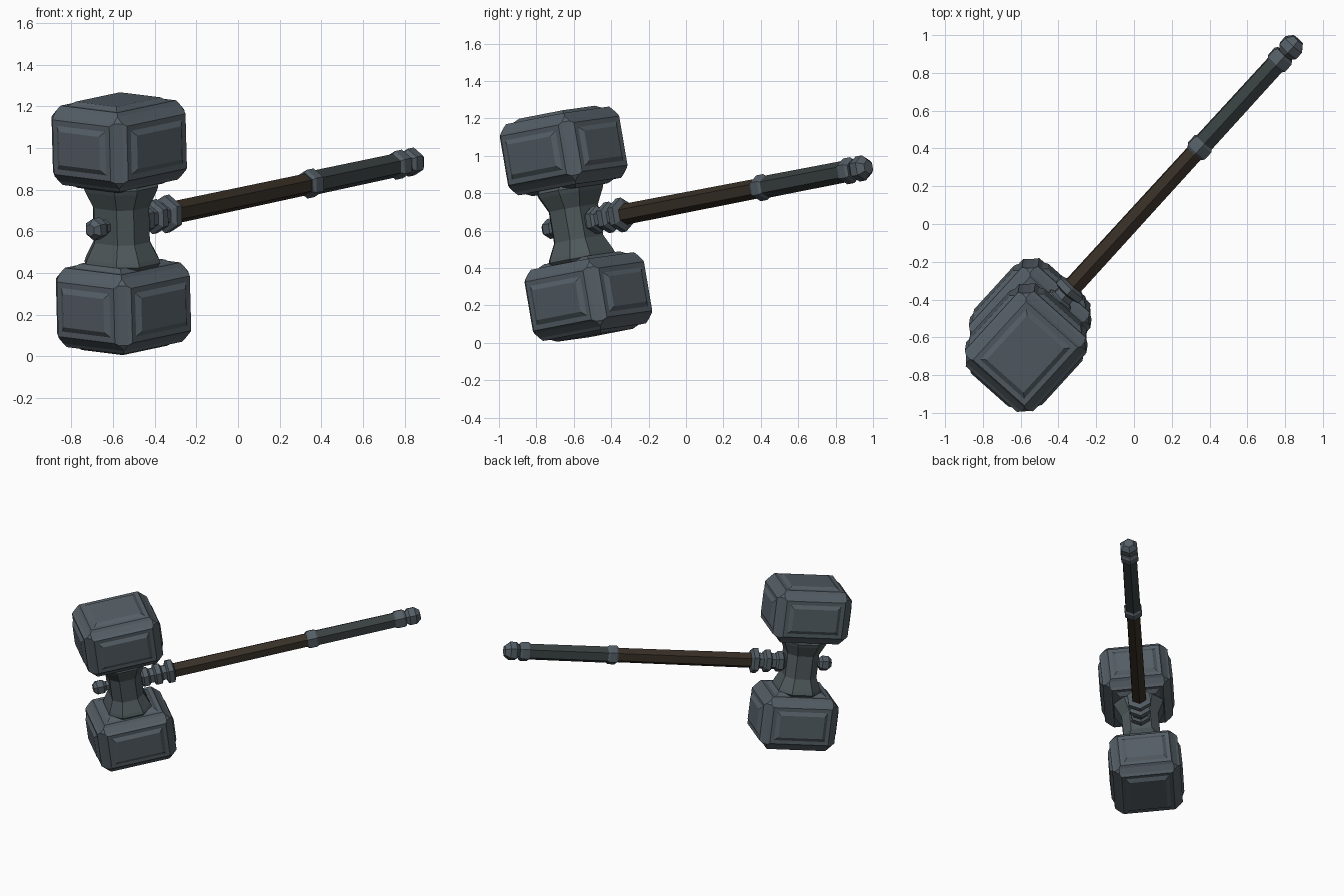
import bpy, bmesh, math
from mathutils import Matrix, Vector

if "Cube" in bpy.data.objects:
    bpy.data.objects.remove(bpy.data.objects["Cube"])

# Leaning frame: handle runs along local x, head along local z
d = Vector((0.668, 0.731, 0.142)).normalized()
u = Vector((-0.0246, -0.166, 0.986))
u = (u - d * u.dot(d)).normalized()
s = u.cross(d)
FRAME = Matrix((d, s, u)).transposed().to_4x4()
FRAME.translation = (-0.56, -0.588, 0.637)


def material(name, rgb):
    m = bpy.data.materials.new(name)
    m.diffuse_color = (*rgb, 1)
    m.use_nodes = True
    m.node_tree.nodes["Principled BSDF"].inputs["Base Color"].default_value = m.diffuse_color
    return m


STEEL = material("blue_grey_steel", (0.090, 0.113, 0.132))
NECK = material("dark_steel", (0.077, 0.097, 0.104))
WOOD = material("dark_wood", (0.040, 0.029, 0.020))
GRIP = material("grip_leather", (0.042, 0.053, 0.053))


def finish(name, bm, mat):
    bmesh.ops.recalc_face_normals(bm, faces=bm.faces)
    me = bpy.data.meshes.new(name)
    bm.to_mesh(me)
    bm.free()
    me.materials.append(mat)
    ob = bpy.data.objects.new(name, me)
    ob.matrix_world = FRAME
    bpy.context.collection.objects.link(ob)


def skin(name, rings, mat):
    """Join equal-sized rings of points and cap both ends."""
    bm = bmesh.new()
    loops = [[bm.verts.new(p) for p in r] for r in rings]
    n = len(loops[0])
    for a, b in zip(loops, loops[1:]):
        for i in range(n):
            j = (i + 1) % n
            bm.faces.new((a[i], a[j], b[j], b[i]))
    bm.faces.new(loops[0])
    bm.faces.new(loops[-1])
    finish(name, bm, mat)


def hex_rod(name, profile, mat):
    """Six-sided turned part along the handle, from (position, radius) pairs."""
    angles = [math.radians(90 + 60 * i) for i in range(6)]
    skin(name, [[(x, r * math.cos(t), r * math.sin(t)) for t in angles]
                for x, r in profile], mat)


def head_block(name, side):
    """Chamfered block with a stepped, raised panel on its faces."""
    bm = bmesh.new()
    bmesh.ops.create_cube(bm, size=2)
    bmesh.ops.scale(bm, vec=(0.253, 0.225, 0.175), verts=bm.verts)
    bmesh.ops.bevel(bm, geom=bm.edges[:], offset=0.03, segments=1,
                    affect='EDGES', profile=0.5)
    bm.normal_update()
    flats = [f for f in bm.faces if max(abs(c) for c in f.normal) > 0.99]
    for thick, depth in ((0.012, 0.018), (0.027, 0), (0.025, 0.017)):
        bmesh.ops.inset_individual(bm, faces=flats, thickness=thick,
                                   depth=depth, use_even_offset=True)
    bmesh.ops.translate(bm, vec=(0, 0, side * 0.395), verts=bm.verts)
    finish(name, bm, STEEL)


# Head blocks
head_block("upper_head_block", 1)
head_block("lower_head_block", -1)

# Waisted neck with chamfered corners
half = [(0.215, 1.25), (0.187, 1.42), (0.165, 1.36), (0.085, 1.05)]
levels = [(-z, k) for z, k in half] + [(z, k) for z, k in reversed(half)]
a, b, c = 0.108, 0.125, 0.055
outline = [(a, b - c), (a - c, b), (c - a, b), (-a, b - c),
           (-a, c - b), (c - a, -b), (a - c, -b), (a, c - b)]
skin("head_neck", [[(x * k, y * k, z) for x, y in outline] for z, k in levels], NECK)

# Knob on the far side of the neck
hex_rod("rear_knob", [(-0.225, 0.03), (-0.20, 0.054), (-0.155, 0.054),
                      (-0.135, 0.036), (-0.08, 0.036)], STEEL)

# Ringed socket
socket = [(0.08, 0.06)]
for start, r in ((0.12, 0.075), (0.21, 0.083), (0.30, 0.092)):
    socket += [(start, 0.058), (start + 0.012, r), (start + 0.047, r), (start + 0.06, 0.058)]
hex_rod("socket_rings", socket, STEEL)

# Handle shaft and grip
hex_rod("handle_shaft", [(0.34, 0.056), (1.34, 0.053)], WOOD)
hex_rod("handle_grip", [(1.38, 0.060), (1.99, 0.058)], GRIP)

# Collars and pommel
for name, x in (("middle_collar", 1.32), ("end_collar", 1.955)):
    hex_rod(name, [(x, 0.058), (x + 0.015, 0.07), (x + 0.065, 0.07), (x + 0.08, 0.058)], STEEL)
hex_rod("pommel", [(2.0, 0.045), (2.035, 0.045), (2.06, 0.068),
                   (2.105, 0.068), (2.14, 0.038)], STEEL)
